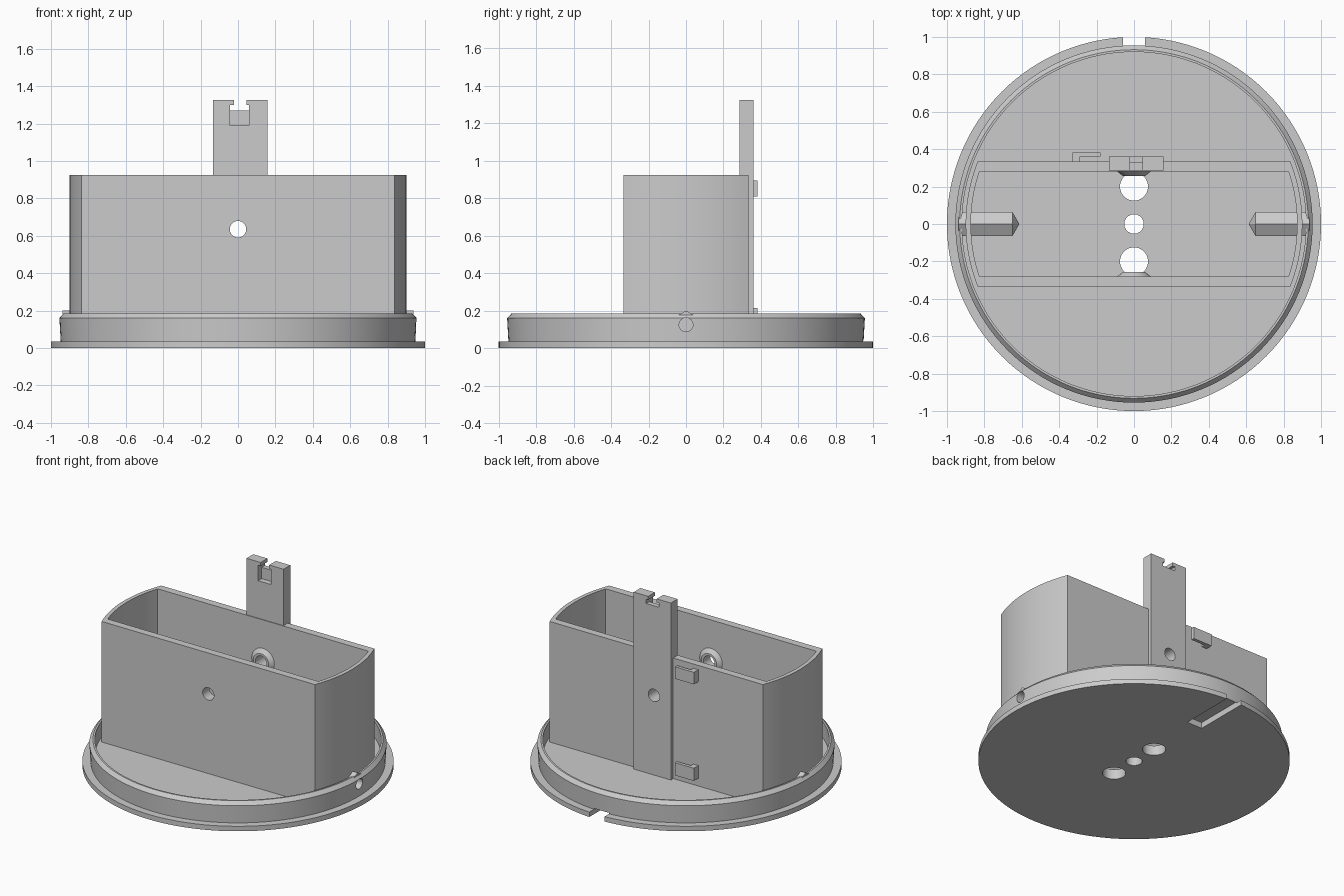
import bpy, bmesh, math
from mathutils import Matrix, Vector

cube = bpy.data.objects.get("Cube")
if cube:
    bpy.data.objects.remove(cube)

GREY = (0.6, 0.6, 0.6, 1)
grey = bpy.data.materials.new("plain grey")
grey.use_nodes = True
grey.diffuse_color = GREY
grey.node_tree.nodes["Principled BSDF"].inputs["Base Color"].default_value = GREY


def finish(name, bm):
    bmesh.ops.recalc_face_normals(bm, faces=bm.faces)
    mesh = bpy.data.meshes.new(name)
    bm.to_mesh(mesh)
    bm.free()
    obj = bpy.data.objects.new(name, mesh)
    bpy.context.scene.collection.objects.link(obj)
    mesh.materials.append(grey)
    return obj


def box(name, x, y, z):
    bm = bmesh.new()
    bmesh.ops.create_cube(bm, size=1)
    for v in bm.verts:
        v.co = [(r[0] + r[1]) / 2 + c * (r[1] - r[0]) for r, c in zip((x, y, z), v.co)]
    return finish(name, bm)


def rod(name, start, end, r1, r2=None, sides=40):
    """Cylinder or cone between two points."""
    start, end = Vector(start), Vector(end)
    axis = end - start
    bm = bmesh.new()
    bmesh.ops.create_cone(bm, cap_ends=True, segments=sides, radius1=r1,
                          radius2=r1 if r2 is None else r2, depth=axis.length)
    turn = axis.to_track_quat('Z', 'Y').to_matrix().to_4x4()
    bm.transform(Matrix.Translation((start + end) / 2) @ turn)
    return finish(name, bm)


def lathe(name, profile, steps=128):
    bm = bmesh.new()
    verts = [bm.verts.new((r, 0, z)) for r, z in profile]
    edges = [bm.edges.new(pair) for pair in zip(verts, verts[1:])]
    bmesh.ops.spin(bm, geom=verts + edges, axis=(0, 0, 1), cent=(0, 0, 0),
                   angle=math.tau, steps=steps)
    bmesh.ops.remove_doubles(bm, verts=bm.verts, dist=1e-4)
    return finish(name, bm)


def slab(name, radius, half, z0, z1, steps=20):
    """Disc trimmed by two parallel straight sides, extruded upward."""
    a = math.asin(half / radius)
    arc = [a * (2 * i / steps - 1) for i in range(steps + 1)]
    angles = arc + [t + math.pi for t in arc]
    bm = bmesh.new()
    face = bm.faces.new([bm.verts.new((radius * math.cos(t), radius * math.sin(t), z0))
                         for t in angles])
    new = bmesh.ops.extrude_face_region(bm, geom=[face])["geom"]
    bmesh.ops.translate(bm, vec=(0, 0, z1 - z0),
                        verts=[g for g in new if isinstance(g, bmesh.types.BMVert)])
    return finish(name, bm)


def cut(obj, *cutters):
    """Subtract the cutters, bake the result and drop the cutters."""
    for c in cutters:
        c.hide_render = True
        mod = obj.modifiers.new("cut", 'BOOLEAN')
        mod.operation, mod.solver, mod.object = 'DIFFERENCE', 'EXACT', c
    bpy.context.view_layer.update()
    graph = bpy.context.evaluated_depsgraph_get()
    mesh = bpy.data.meshes.new_from_object(obj.evaluated_get(graph))
    obj.modifiers.clear()
    obj.data = mesh
    for c in cutters:
        bpy.data.objects.remove(c)
    return obj


FLOOR = 0.07       # top of the base plate
SIDE_Z = 0.125     # height of the side screw holes
WALL_Z = 0.635     # height of the hole through walls and post


def wall_hole():
    return rod("cutter", (0, -1, WALL_Z), (0, 1, WALL_Z), 0.044)


def side_hole(s):
    return rod("cutter", (s * 0.67, 0, SIDE_Z), (s * 1.1, 0, SIDE_Z), 0.037)


# Base plate with flange and raised rim
base = lathe("base_plate", [(0, 0), (1, 0), (1, 0.035), (0.948, 0.035), (0.955, 0.16),
                            (0.932, 0.185), (0.92, 0.185), (0.92, FLOOR), (0, FLOOR)])
holes = [(-0.6, 0.525, 0.04), (0.6, 0.525, 0.04), (0, 0.605, 0.052), (0, 0.2, 0.075),
         (0, 0, 0.052), (0, -0.2, 0.075), (0, -0.8, 0.04)]
cutters = [rod("cutter", (x, y, -0.1), (x, y, 0.3), r) for x, y, r in holes]
cutters.append(box("cutter", (-0.06, 0.06), (0.605, 1.1), (-0.1, 0.042)))
cut(base, *cutters, side_hole(1), side_hole(-1))

# Open housing with straight sides and curved ends
housing = slab("housing_wall", 0.9, 0.333, FLOOR - 0.01, 0.925)
cut(housing, slab("cutter", 0.872, 0.28, 0, 1.1), wall_hole(), side_hole(1), side_hole(-1))

# Hexagonal screw bosses with pointed inner ends
for side, s in (("left", 1), ("right", -1)):
    boss = rod(side + "_screw_boss", (s * 0.65, 0, SIDE_Z), (s * 0.938, 0, SIDE_Z), 0.075, sides=6)
    bm = bmesh.new()
    bm.from_mesh(boss.data)
    bmesh.ops.rotate(bm, verts=bm.verts, cent=(0, 0, SIDE_Z),
                     matrix=Matrix.Rotation(0 if any(abs(v.co.y) < 1e-3 for v in bm.verts)
                                            else math.pi / 6, 3, 'X'))
    tip = min(bm.faces, key=lambda f: abs(f.calc_center_median().x))
    point = bmesh.ops.poke(bm, faces=[tip])["verts"][0]
    point.co.x = s * 0.613
    bm.to_mesh(boss.data)
    bm.free()
    cut(boss, side_hole(s))

# Tapered collars around the wall holes, inside the housing
for side, s in (("back", 1), ("front", -1)):
    collar = rod(side + "_hole_collar", (0, s * 0.285, WALL_Z), (0, s * 0.257, WALL_Z), 0.095, 0.06)
    cut(collar, wall_hole())

# Tall rear post with keyed notch at the top
post = box("rear_post", (-0.133, 0.158), (0.285, 0.36), (FLOOR - 0.01, 1.325))
cut(post, wall_hole(),
    box("cutter", (-0.022, 0.045), (0.2, 0.5), (1.28, 1.4)),
    box("cutter", (-0.042, 0.06), (0.2, 0.5), (1.27, 1.3)),
    box("cutter", (-0.042, 0.06), (0.2, 0.325), (1.19, 1.29)))

# Cable hooks on the back wall
for name, z in (("upper", (0.81, 0.895)), ("lower", (0.125, 0.215))):
    box(name + "_hook_stem", (-0.33, -0.29), (0.325, 0.365), z)
    box(name + "_hook_arm", (-0.33, -0.18), (0.36, 0.383), z)

# Smooth the curved faces, keep the edges sharp
bpy.ops.object.select_all(action='DESELECT')
parts = [o for o in bpy.context.scene.objects
         if o.type == 'MESH' and grey.name in o.data.materials]
for o in parts:
    o.select_set(True)
bpy.context.view_layer.objects.active = parts[0]
bpy.ops.object.shade_smooth_by_angle(angle=math.radians(25))
